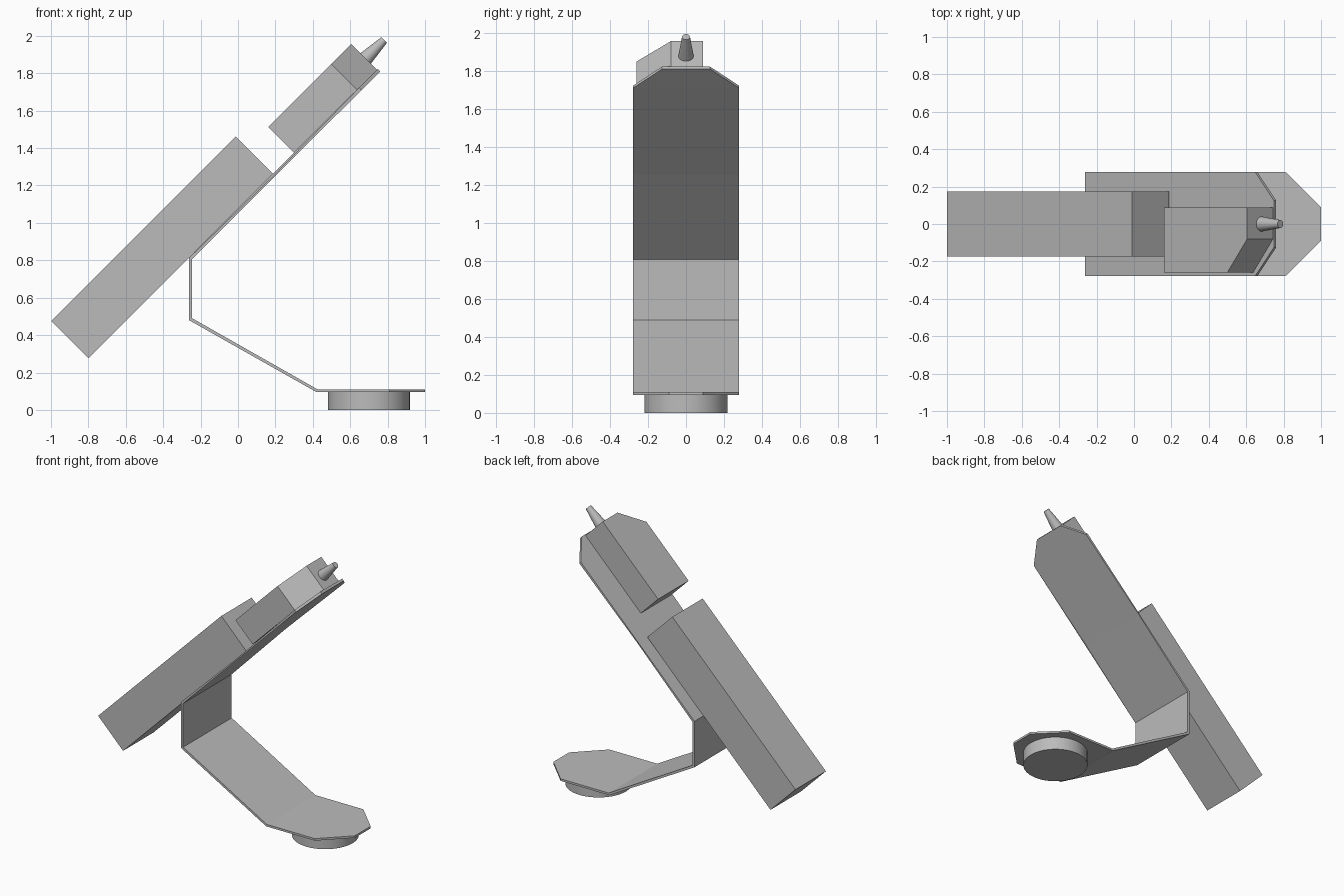
import bpy
import bmesh
from math import pi
from mathutils import Matrix

cube = bpy.data.objects.get("Cube")
if cube:
    bpy.data.objects.remove(cube, do_unlink=True)

TILT = -pi / 4  # the upper parts slope along a 45 degree ramp

grey = bpy.data.materials.new("light_grey")
grey.use_nodes = True
grey.diffuse_color = (0.5, 0.5, 0.5, 1)
grey.node_tree.nodes["Principled BSDF"].inputs["Base Color"].default_value = grey.diffuse_color


def finish(name, bm, tilt=0.0, smooth=False):
    bmesh.ops.recalc_face_normals(bm, faces=bm.faces)
    mesh = bpy.data.meshes.new(name)
    bm.to_mesh(mesh)
    bm.free()
    obj = bpy.data.objects.new(name, mesh)
    bpy.context.collection.objects.link(obj)
    mesh.materials.append(grey)
    obj.rotation_euler.y = tilt
    if smooth:
        bpy.ops.object.select_all(action='DESELECT')
        obj.select_set(True)
        bpy.context.view_layer.objects.active = obj
        bpy.ops.object.shade_smooth_by_angle(angle=pi / 6)
    return obj


def prism(name, outline, z0, z1, tilt=0.0):
    bm = bmesh.new()
    base = bm.faces.new([bm.verts.new((x, y, z0)) for x, y in outline])
    grown = bmesh.ops.extrude_face_region(bm, geom=[base], use_keep_orig=True)
    top = [v for v in grown["geom"] if isinstance(v, bmesh.types.BMVert)]
    bmesh.ops.translate(bm, verts=top, vec=(0, 0, z1 - z0))
    return finish(name, bm, tilt)


def cone(name, r1, r2, depth, matrix, tilt=0.0):
    bm = bmesh.new()
    bmesh.ops.create_cone(bm, cap_ends=True, segments=48, radius1=r1,
                          radius2=r2, depth=depth, matrix=matrix)
    return finish(name, bm, tilt, smooth=True)


# Bent strap: (upper x, upper z, lower x, lower z, half width) along its length
W = 0.278
stations = [
    (1.0, 0.11, 1.0, 0.095, 0.09),
    (0.81, 0.11, 0.81, 0.095, W),
    (0.425, 0.11, 0.42, 0.095, W),
    (-0.245, 0.49, -0.262, 0.48, W),
    (-0.245, 0.806, -0.262, 0.813, W),
    (0.648, 1.723, 0.66, 1.71, W),
    (0.748, 1.823, 0.76, 1.81, 0.125),
]
bm = bmesh.new()
rings = []
for ux, uz, lx, lz, w in stations:
    corners = [(ux, -w, uz), (ux, w, uz), (lx, w, lz), (lx, -w, lz)]
    rings.append([bm.verts.new(c) for c in corners])
for a, b in zip(rings, rings[1:]):
    for i in range(4):
        j = (i + 1) % 4
        bm.faces.new((a[i], a[j], b[j], b[i]))
bm.faces.new(rings[0])
bm.faces.new(rings[-1])
finish("bent_strap", bm)

# Round foot under the strap
cone("round_foot", 0.219, 0.219, 0.096, Matrix.Translation((0.70, 0, 0.048)))

# Long block resting on the ramp
B = 0.174
prism("long_block", [(-0.37, -B), (1.026, -B), (1.026, B), (-0.37, B)],
      0.76, 1.043, TILT)

# Short block with one cut corner
prism("short_block", [(1.183, -0.26), (1.66, -0.26), (1.811, -0.08),
                      (1.811, 0.089), (1.183, 0.089)], 0.76, 0.955, TILT)

# Tapered nozzle on the end of the short block
cone("nozzle", 0.04, 0.021, 0.142,
     Matrix.Translation((1.881, 0, 0.846)) @ Matrix.Rotation(pi / 2, 4, 'Y'), TILT)
